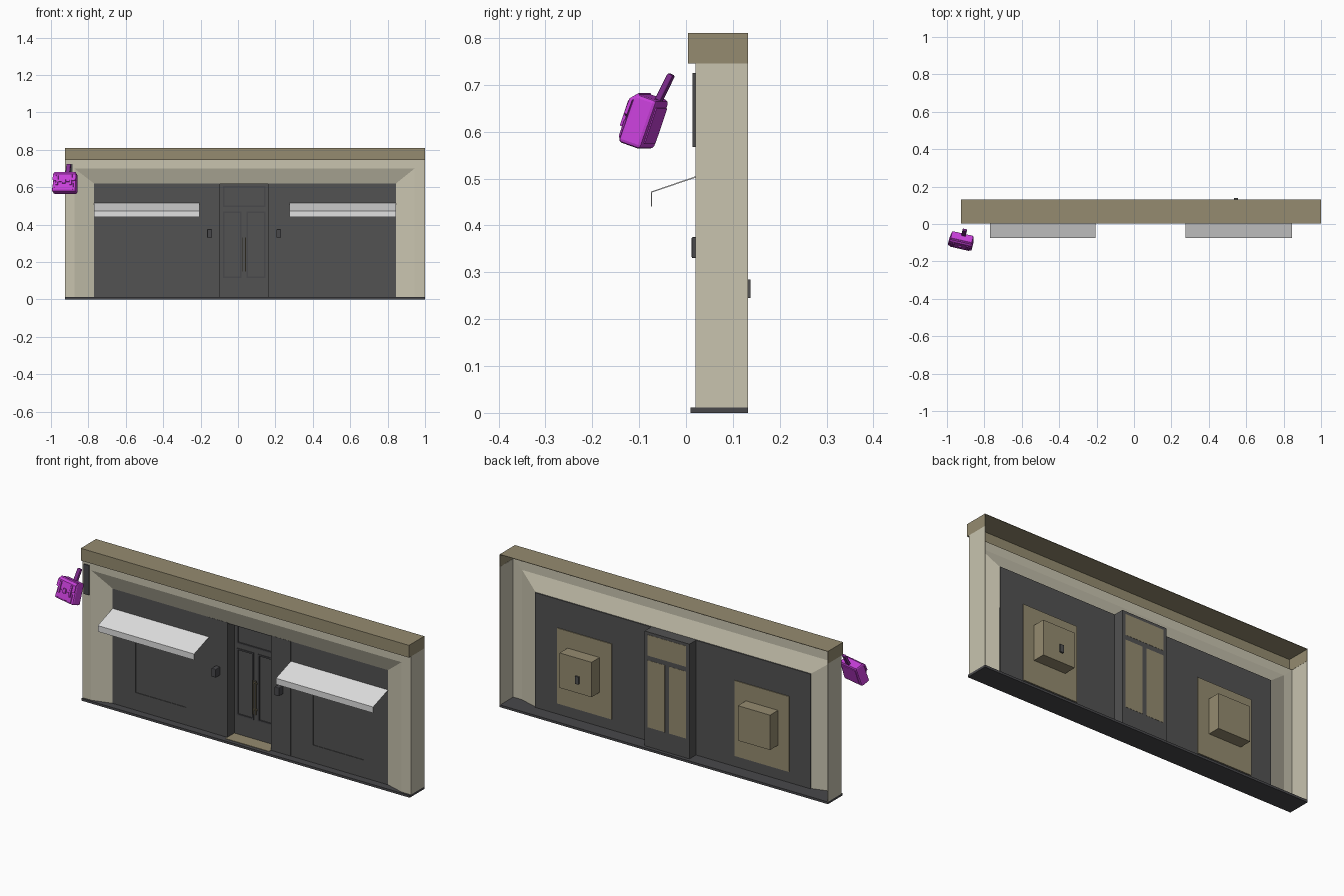
import bpy, bmesh, math
from mathutils import Matrix

if "Cube" in bpy.data.objects:
    bpy.data.objects.remove(bpy.data.objects["Cube"])


def material(name, r, g, b):
    m = bpy.data.materials.new(name)
    m.diffuse_color = (r, g, b, 1)
    m.use_nodes = True
    m.node_tree.nodes["Principled BSDF"].inputs["Base Color"].default_value = m.diffuse_color
    return m


CREAM = material("cream_render", 0.58, 0.55, 0.43)
TAN = material("tan_trim", 0.30, 0.26, 0.16)
DARK = material("charcoal_paint", 0.085, 0.085, 0.085)
BASE = material("dark_plinth", 0.065, 0.065, 0.07)
WHITE = material("awning_white", 0.75, 0.75, 0.75)
PURPLE = material("magenta", 0.58, 0.05, 0.70)
PLUM = material("plum", 0.22, 0.025, 0.28)


def make(name, verts, faces, mat, solid=0, offset=-1):
    me = bpy.data.meshes.new(name)
    me.from_pydata(verts, [], faces)
    me.materials.append(mat)
    ob = bpy.data.objects.new(name, me)
    bpy.context.collection.objects.link(ob)
    if solid:
        mod = ob.modifiers.new("thickness", 'SOLIDIFY')
        mod.thickness = solid
        mod.offset = offset
    return ob


def box(name, x0, x1, y0, y1, z0, z1, mat, bevel=0, matrix=None, segments=2):
    bm = bmesh.new()
    bmesh.ops.create_cube(bm, size=1)
    for v in bm.verts:
        v.co = ((x0 + x1) / 2 + v.co.x * (x1 - x0),
                (y0 + y1) / 2 + v.co.y * (y1 - y0),
                (z0 + z1) / 2 + v.co.z * (z1 - z0))
    if bevel:
        bmesh.ops.bevel(bm, geom=bm.edges[:], offset=bevel, segments=segments,
                        profile=0.5, affect='EDGES')
    ob = make(name, [], [], mat)
    bm.to_mesh(ob.data)
    bm.free()
    if matrix:
        ob.matrix_world = matrix
    return ob


def pierced(name, x0, x1, z0, z1, y, holes, mat, thick):
    """Flat front-facing sheet with rectangular holes (hx0, hx1, hz0, hz1)."""
    xs = sorted({x0, x1, *[v for h in holes for v in h[:2]]})
    zs = sorted({z0, z1, *[v for h in holes for v in h[2:]]})
    n = len(xs)
    verts = [(x, y, z) for z in zs for x in xs]
    faces = []
    for j in range(len(zs) - 1):
        for i in range(n - 1):
            cx, cz = (xs[i] + xs[i + 1]) / 2, (zs[j] + zs[j + 1]) / 2
            if not any(h[0] < cx < h[1] and h[2] < cz < h[3] for h in holes):
                a = j * n + i
                faces.append((a, a + 1, a + n + 1, a + n))
    return make(name, verts, faces, mat, thick)


L, R, BACK = -0.925, 1.0, 0.132
IL, IR, IT, WY = -0.77, 0.845, 0.62, 0.05      # inner opening and shopfront plane

# plinth
box("plinth", L, R, 0.01, BACK, 0, 0.012, BASE)

# surround: outer sides, front border and splayed reveal, open at the back
rings = [[(L, BACK, 0.745), (R, BACK, 0.745)],
         [(L, 0.02, 0.745), (R, 0.02, 0.745)],
         [(L + 0.05, 0.02, 0.70), (R - 0.055, 0.02, 0.70)],
         [(IL, WY, IT), (IR, WY, IT)]]
verts, faces = [], []
for (a, b) in rings:
    verts += [(a[0], a[1], 0.012), a, b, (b[0], b[1], 0.012)]
for k in range(3):
    for i in range(3):
        if k == 0 and i == 1:
            continue                            # covered by the cornice
        p, q = k * 4 + i, (k + 1) * 4 + i
        faces.append((p, q, q + 1, p + 1))
make("surround", verts, faces, CREAM, 0.003)

# hollow cornice: front, top, ends and front lip
c = [(x, y, z) for z in (0.745, 0.81) for (x, y) in
     ((L, 0.004), (R, 0.004), (R, BACK), (L, BACK))]
c += [(L, 0.022, 0.745), (R, 0.022, 0.745)]
make("cornice", c, [(0, 1, 5, 4), (4, 5, 6, 7), (1, 2, 6, 5), (3, 0, 4, 7),
                    (0, 8, 9, 1)], TAN, 0.003)

# shopfront bays with windows, back boxes and awnings
for side, x0, x1, w0, w1, b0, b1 in (("left", IL, -0.205, -0.635, -0.34, -0.584, -0.395),
                                     ("right", 0.275, IR, 0.405, 0.70, 0.463, 0.65)):
    pierced(side + "_bay_wall", x0, x1, 0.012, IT, WY,
            [(w0, w1, 0.105, 0.455)], DARK, 0.008)
    box(side + "_window_pane", w0, w1, 0.053, 0.057, 0.105, 0.455, DARK)
    box(side + "_window_backing", w0 - 0.012, w1 + 0.012, 0.059, 0.063, 0.07, 0.47, TAN)
    box(side + "_display_box", b0, b1, 0.063, 0.13, 0.195, 0.38, TAN)
    make(side + "_awning",
         [(x, y, z) for (y, z) in ((WY, 0.515), (-0.075, 0.472), (-0.075, 0.44))
          for x in (x0, x1)],
         [(0, 2, 3, 1), (2, 4, 5, 3)], WHITE, 0.003)
box("back_latch", 0.535, 0.555, 0.128, 0.138, 0.245, 0.285, DARK)

# piers beside the door, with wall lamps
D0, D1, DY = -0.095, 0.16, 0.105
for side, x0, x1, lx in (("left", -0.205, D0, -0.152), ("right", D1, 0.275, 0.218)):
    box(side + "_pier", x0, x1, WY - 0.001, WY + 0.008, 0.012, IT, DARK)
    box(side + "_lamp", lx - 0.013, lx + 0.013, 0.012, WY, 0.33, 0.375, BASE, 0.003)
    inner = D0 if side == "left" else D1
    s = -0.004 if side == "left" else 0.004
    box(side + "_door_reveal", min(inner, inner + s), max(inner, inner + s),
        WY, DY + 0.008, 0.012, IT, DARK)
box("door_soffit", D0, D1, WY, DY + 0.008, IT - 0.004, IT, DARK)
box("threshold", D0, D1, 0.03, DY, 0.010, 0.014, TAN)

# double door with transom
panes = [(-0.08, 0.147, 0.495, 0.605), (-0.08, 0.02, 0.115, 0.47),
         (0.045, 0.147, 0.115, 0.47)]
pierced("door_frame", D0, D1, 0.012, IT, DY, panes, DARK, 0.008)
for i, (x0, x1, z0, z1) in enumerate(panes):
    pierced(f"door_moulding_{i}", x0, x1, z0, z1, DY - 0.004,
            [(x0 + 0.008, x1 - 0.008, z0 + 0.008, z1 - 0.008)], BASE, 0.006)
    box(f"door_pane_{i}", x0, x1, DY + 0.002, DY + 0.005, z0, z1, DARK)
    box(f"door_pane_back_{i}", x0, x1, DY + 0.005, DY + 0.009, z0, z1, TAN)
for i, x in enumerate((0.023, 0.037)):
    box(f"door_handle_{i}", x, x + 0.005, DY - 0.015, DY - 0.009, 0.15, 0.33, TAN)
    for z in (0.17, 0.31):
        box(f"handle_mount_{i}", x, x + 0.005, DY - 0.01, DY, z, z + 0.006, TAN)

# hanging bag sign, tilted and turned
box("sign_wall_plate", -0.915, -0.885, 0.014, 0.02, 0.567, 0.725, BASE)
M = (Matrix.Translation((-0.924, -0.092, 0.622)) @ Matrix.Rotation(math.radians(-13), 4, 'Z')
     @ Matrix.Rotation(math.radians(-19), 4, 'X'))
body = box("bag_body", -0.066, 0.066, -0.024, 0.028, -0.054, 0.056, PURPLE, 0.008, M)
# taper the bag slightly toward the top
for v in body.data.vertices:
    v.co.x *= 1 - 0.9 * (v.co.z + 0.054)

# flap with a curved lower edge
edge = [(-0.064 + 0.128 * i / 12, -0.012 * math.sin(math.pi * i / 12)) for i in range(13)]
n = len(edge)
verts = ([(x * 0.9, -0.016, 0.058) for x, z in edge] + [(x * 0.97, -0.030, 0.042) for x, z in edge]
         + [(x, -0.031, 0.008 + z) for x, z in edge])
faces = [(r * n + i, (r + 1) * n + i, (r + 1) * n + i + 1, r * n + i + 1)
         for r in range(2) for i in range(n - 1)]
flap = make("bag_flap", verts, faces, PURPLE, 0.007)
flap.matrix_world = M
box("bag_pocket", -0.052, 0.052, -0.029, -0.022, -0.046, -0.004, PURPLE, 0.003, M)
for i, x in enumerate((-0.038, 0.038)):
    box(f"bag_strap_{i}", x - 0.006, x + 0.006, -0.036, -0.028, -0.022, 0.036, PURPLE, 0.002, M)
box("bag_clasp", -0.01, 0.01, -0.038, -0.028, -0.014, 0.010, PURPLE, 0.003, M)
box("bag_back_panel", -0.05, 0.05, 0.026, 0.031, -0.04, 0.04, PURPLE, 0.002, M)

# handle reaching up toward the wall
H = (Matrix.Translation((-0.908, -0.046, 0.692)) @ Matrix.Rotation(math.radians(-13), 4, 'Z')
     @ Matrix.Rotation(math.radians(-27), 4, 'X'))
box("bag_handle", -0.012, 0.012, -0.007, 0.007, -0.036, 0.034, PLUM, 0.004, H)
